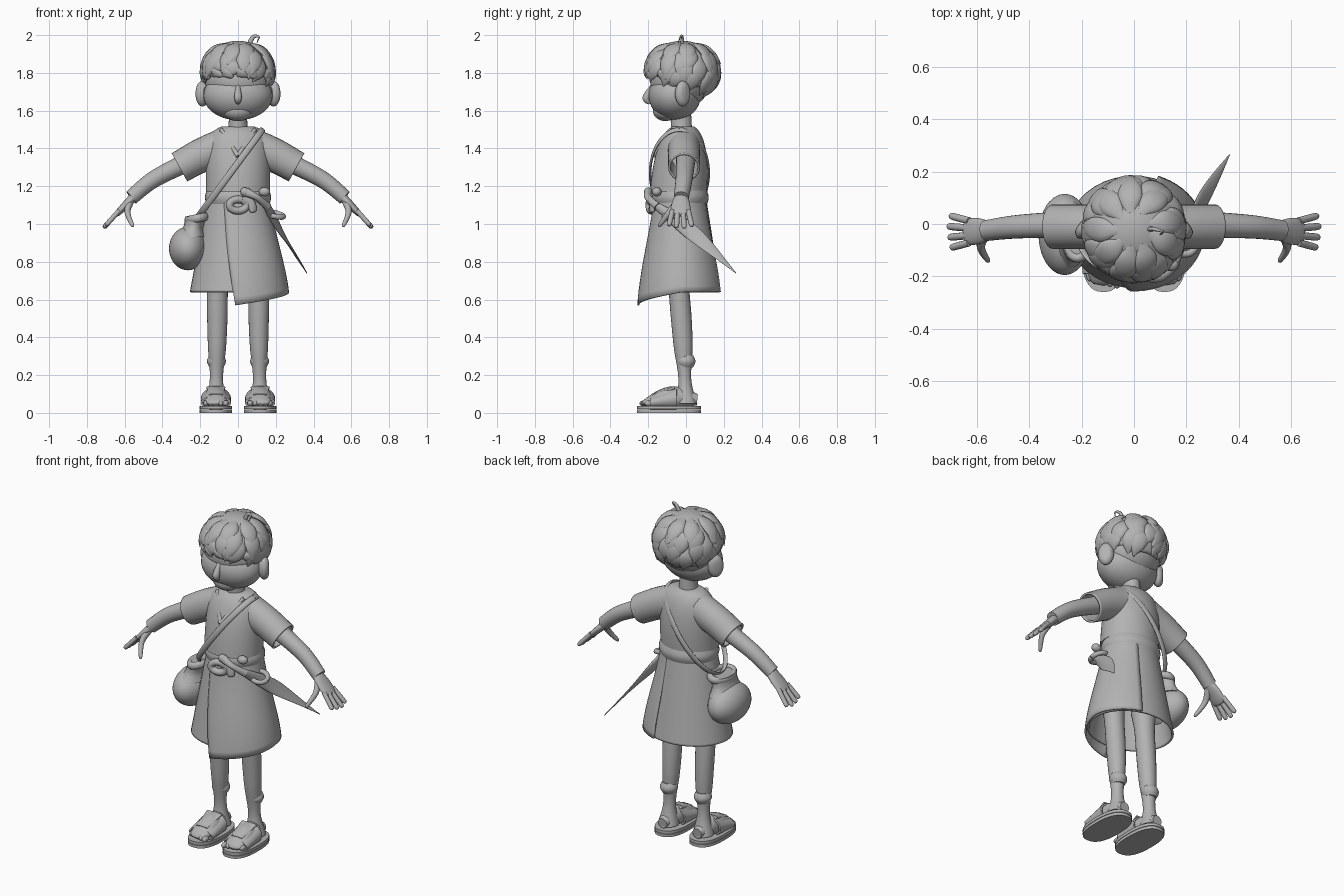
import bpy, bmesh, random
from math import sin, cos, asin, atan2, radians, degrees, pi, copysign, sqrt
from mathutils import Vector

random.seed(4)
cube = bpy.data.objects.get("Cube")
if cube:
    bpy.data.objects.remove(cube)

clay = bpy.data.materials.new("plain_grey")
clay.use_nodes = True
grey = (.45, .45, .45, 1)
clay.diffuse_color = grey
clay.node_tree.nodes["Principled BSDF"].inputs["Base Color"].default_value = grey

UP, FORWARD, SIDEWAYS = Vector((0, 0, 1)), Vector((0, 1, 0)), Vector((1, 0, 0))


def finish(name, bm, thick=0):
    """Turn a bmesh into a smooth shaded part, optionally thickened as cloth."""
    bmesh.ops.recalc_face_normals(bm, faces=bm.faces)
    mesh = bpy.data.meshes.new(name)
    bm.to_mesh(mesh)
    bm.free()
    mesh.materials.append(clay)
    part = bpy.data.objects.new(name, mesh)
    bpy.context.collection.objects.link(part)
    if thick:
        cloth = part.modifiers.new("cloth", "SOLIDIFY")
        cloth.thickness = thick
        cloth.offset = -1
    bpy.ops.object.select_all(action="DESELECT")
    part.select_set(True)
    bpy.context.view_layer.objects.active = part
    bpy.ops.object.shade_smooth_by_angle(angle=radians(50))


def along(values, t):
    """Value at t of a constant, a rule, or evenly spaced stops joined smoothly."""
    if callable(values):
        return values(t)
    if not isinstance(values, (list, tuple)):
        return values
    last = len(values) - 1
    i = min(int(t * last), last - 1)
    t = t * last - i
    a, b, c, d = (values[min(max(i + k, 0), last)] for k in (-1, 0, 1, 2))
    return b + ((c - a) * t + (2 * a - 5 * b + 4 * c - d) * t * t + (3 * b - a - 3 * c + d) * t ** 3) / 2


def tube(name, path, width, depth, hint=FORWARD, axis=None, sides=24, closed=True,
         thick=0, power=2, mirror=1, round_tip=False, steps=24):
    """Sweep an ellipse along a path; hint is the direction of its depth."""
    if not callable(path):
        path = [Vector(p) for p in path]
    bm = bmesh.new()
    rings = []
    for step in range(steps + 1):
        t = step / steps
        p = along(path, t)
        ahead = axis or along(path, min(t + .02, 1)) - along(path, max(t - .02, 0))
        ahead = ahead.normalized()
        n = hint(p) if callable(hint) else hint
        n = (n - ahead * n.dot(ahead)).normalized()
        across = ahead.cross(n)
        tip = sqrt(1 - t ** 12) if round_tip else 1
        w, d = (max(along(size, t) * tip, .001) for size in (width, depth))
        ring = []
        for k in range(sides):
            angle = 2 * pi * k / sides
            u, v = (copysign(abs(f) ** (2 / power), f) for f in (cos(angle), sin(angle)))
            q = p + across * u * w + n * v * d
            ring.append(bm.verts.new((q.x * mirror, q.y, q.z)))
        rings.append(ring)
    for low, high in zip(rings, rings[1:]):
        for k in range(sides):
            bm.faces.new((low[k], low[k - 1], high[k - 1], high[k]))
    if closed:
        bm.faces.new(rings[0])
        bm.faces.new(rings[-1])
    finish(name, bm, thick)


def ellipsoid(centre, size):
    bm = bmesh.new()
    bmesh.ops.create_uvsphere(bm, u_segments=40, v_segments=28, radius=1)
    bmesh.ops.scale(bm, vec=size, verts=bm.verts)
    bmesh.ops.translate(bm, vec=centre, verts=bm.verts)
    return bm


def ball(name, centre, size):
    finish(name, ellipsoid(centre, size))


def hoop(name, centre, right, up, thickness, breadth):
    """Closed band around a centre, spanned by two half-axis vectors."""
    centre, right, up = Vector(centre), Vector(right), Vector(up)
    tube(name, lambda t: centre + right * cos(2 * pi * t) + up * sin(2 * pi * t), breadth, thickness,
         hint=lambda p: p - centre, axis=None, closed=False, steps=48, sides=12)


def outward(p):
    return Vector((p.x, p.y + .03, 0))


# Head and neck
ball("skull", (0, -.03, 1.76), (.175, .16, .15))
ball("face", (0, -.06, 1.68), (.183, .138, .13))
ball("chin", (0, -.11, 1.6), (.08, .065, .055))
tube("nose", [(0, -.17, 1.74), (0, -.21, 1.67), (0, -.19, 1.64)], [.01, .02, .01], [.01, .02, .01])
tube("neck", [(0, -.02, 1.44), (0, -.03, 1.62)], [.07, .05, .05], .055)

# Hair cap, cut along a hairline that is high in front and low behind
scalp_centre, scalp_size = Vector((0, -.02, 1.8)), Vector((.185, .19, .17))


def hairline(turn):
    return -24 - 20 * sin(radians(turn))


def on_scalp(turn, rise, puff):
    turn, rise = radians(turn), radians(rise)
    direction = Vector((cos(rise) * cos(turn), cos(rise) * sin(turn), sin(rise)))
    return scalp_centre + scalp_size * direction * puff


cap = ellipsoid(scalp_centre, scalp_size)
below = []
for v in cap.verts:
    x, y, z = ((v.co - scalp_centre)[k] / scalp_size[k] for k in range(3))
    if degrees(asin(max(-1, min(1, z)))) < hairline(degrees(atan2(y, x))) + 3:
        below.append(v)
bmesh.ops.delete(cap, geom=below, context="VERTS")
finish("hair_cap", cap, thick=.02)

# Rings of hair locks from the nape up to the crown
for row in range(4):
    count = 9 if row == 3 else 14
    for i in range(count):
        turn = 360 * (i + row / 2) / count + random.uniform(-6, 6)
        top = 10 + 20 * row
        tip = max(top - 55, hairline(turn)) + random.uniform(-7, 5)
        sweep = random.uniform(-24, -6)
        flick = .05 + .02 * row + random.uniform(-.03, .03)
        tube(f"hair_lock_{row}_{i}",
             lambda t: on_scalp(turn + sweep * t, top + (tip - top) * t, .98 + flick * t * t),
             [.015, .045, .04, .001], [.004, .018, .015, .001],
             hint=lambda p: p - scalp_centre, sides=12, steps=12)
tube("hair_curl", [(.06, -.02, 1.95), (.08, -.02, 1.99), (.11, -.03, 1.99), (.1, -.04, 1.96)],
     [.014, .002], [.01, .002], sides=12)

# Tunic and belt
tube("tunic", [(0, -.04, 1.17), (0, -.015, 1.515)], lambda t: .09 + .08 * (1 - t ** 6),
     lambda t: .06 + .09 * (1 - t ** 3), axis=UP, sides=40)
tube("belt", [(0, -.03, 1.1), (0, -.03, 1.18)], [.165, .175, .165], [.14, .15, .14], axis=UP, sides=40)

# Skirt and its overlapping front flap with a slanted hem
waist, hem = Vector((0, -.03, 1.15)), Vector((0, -.03, .64))
flare, skirt_depth = [.16, .255], [.135, .215]
tube("skirt", [waist, hem], flare, skirt_depth, axis=-UP, sides=40, closed=False, thick=.012)

bm = bmesh.new()
columns, levels = 28, 16
grid = []
for level in range(levels + 1):
    t = level / levels
    swell = 1.03 + .03 * t
    line = []
    for k in range(columns + 1):
        f = k / columns
        angle = radians((25 * t - 118) * (1 - f) + 70 * f)
        drop = UP * .07 * max(0, 1 - f * 1.7) * t * t
        spread = Vector((along(flare, t) * cos(angle), along(skirt_depth, t) * sin(angle), 0))
        line.append(bm.verts.new(waist.lerp(hem, t) + spread * swell - drop))
    grid.append(line)
for high, low in zip(grid, grid[1:]):
    for k in range(columns):
        bm.faces.new((high[k], high[k + 1], low[k + 1], low[k]))
finish("skirt_flap", bm, thick=.01)

# Belt knot
hoop("belt_knot", (0, -.185, 1.1), (.045, .01, 0), (0, 0, .03), .02, .02)
tube("knot_tail", [(.02, -.19, 1.13), (.07, -.18, 1.11), (.08, -.18, 1.06)], .022, .012,
     hint=outward, round_tip=True)

# Shoulder bag and its strap
ball("bag", (-.265, -.04, .87), (.1, .155, .115))
tube("bag_throat", [(-.25, -.04, .93), (-.22, -.04, 1.04)], [.08, .055, .06], [.13, .1, .1], axis=UP)
hoop("bag_rim", (-.215, -.04, 1.03), (.05, 0, .01), (0, .09, 0), .018, .022)
hoop("bag_strap", (-.04, -.035, 1.27), (.17, 0, .23), (0, .155, 0), .007, .017)

# Curved blade in its sheath, with grip and ring
tube("sheath", [(.15, -.16, 1.1), (.24, .05, .94), (.365, .265, .74)], [.02, .042, .002], [.018, .002], hint=outward)
tube("sword_grip", [(.04, -.2, 1.17), (.1, -.2, 1.14), (.16, -.15, 1.09)], [.025, .017, .022], .02, hint=outward)
ball("grip_cap", (.035, -.2, 1.17), (.022, .022, .024))
ball("belt_toggle", (.14, -.155, 1.17), (.03, .025, .024))
hoop("sheath_ring", (.195, -.07, 1.05), (.045, 0, -.01), (0, .045, .01), .014, .014)

for mirror, side in ((1, "left_"), (-1, "right_")):
    # Ears, collar, sleeves and arms
    tube(side + "ear", [(.165, -.035, 1.69), (.21, 0, 1.69)], [.03, .045, .03], [.045, .068, .05],
         hint=UP, mirror=mirror, round_tip=True)
    tube(side + "collar", [(0, -.17, 1.36), (.09, -.07, 1.5)], .012, .01, hint=outward, mirror=mirror)
    tube(side + "sleeve", [(.08, -.01, 1.41), (.2, -.01, 1.36), (.31, -.01, 1.3)], [.095, .085], .085,
         closed=False, thick=.012, mirror=mirror)
    tube(side + "arm", [(.22, 0, 1.35), (.44, -.01, 1.24), (.565, -.025, 1.14)], [.052, .045, .04], [.052, .045, .04],
         mirror=mirror)

    # Hands
    tube(side + "palm", [(.54, -.025, 1.155), (.65, -.03, 1.045)], [.026, .016], [.03, .05, .05],
         mirror=mirror, round_tip=True)
    for finger in range(4):
        spread = finger - 1.5
        base = Vector((.63, -.03 + .028 * spread, 1.07))
        reach = 1 - .1 * abs(spread - .2)
        tube(f"{side}finger_{finger + 1}", [base, base + Vector((.085, .015 * spread, -.095)) * reach], .013, .014,
             sides=12, mirror=mirror, round_tip=True)
    tube(side + "thumb", [(.57, -.04, 1.12), (.585, -.09, 1.06), (.555, -.145, .985)], [.022, .011], [.02, .011],
         hint=SIDEWAYS, sides=16, mirror=mirror, round_tip=True)

    # Legs
    tube(side + "leg", [(.11, -.05, .8), (.11, -.02, .43), (.117, 0, .05)], [.07, .057, .054, .048, .035, .06],
         [.07, .056, .055, .05, .034, .06], axis=-UP, mirror=mirror)
    tube(side + "ankle_band", [(.114, 0, .24), (.114, 0, .305)], [.036, .05, .038], [.036, .05, .038],
         axis=UP, mirror=mirror)

    # Feet and sandals
    tube(side + "foot", [(.117, .06, .07), (.117, -.08, .08), (.117, -.235, .05)], [.03, .062, .06], [.03, .06, .015],
         hint=UP, mirror=mirror, round_tip=True)
    for toe in range(5):
        ball(f"{side}toe_{toe + 1}", (mirror * (.065 + .026 * toe), -.22 + .007 * toe, .05), (.015, .027, .016))
    tube(side + "sandal_upper", [(.117, -.05, .075), (.117, -.19, .053)], .08, [.062, .036], hint=UP, axis=-FORWARD,
         closed=False, thick=.01, mirror=mirror)
    tube(side + "sandal_tab", [(.117, -.06, .134), (.117, -.18, .092)], [.05, .035], .009, hint=UP, power=4,
         mirror=mirror)
    for layer in range(2):
        floor = .02 * layer
        tube(f"{side}sole_{layer + 1}", [(.117, -.09, floor), (.117, -.09, floor + .017)], .086, .17, axis=UP,
             power=2.5, sides=40, steps=1, mirror=mirror)
